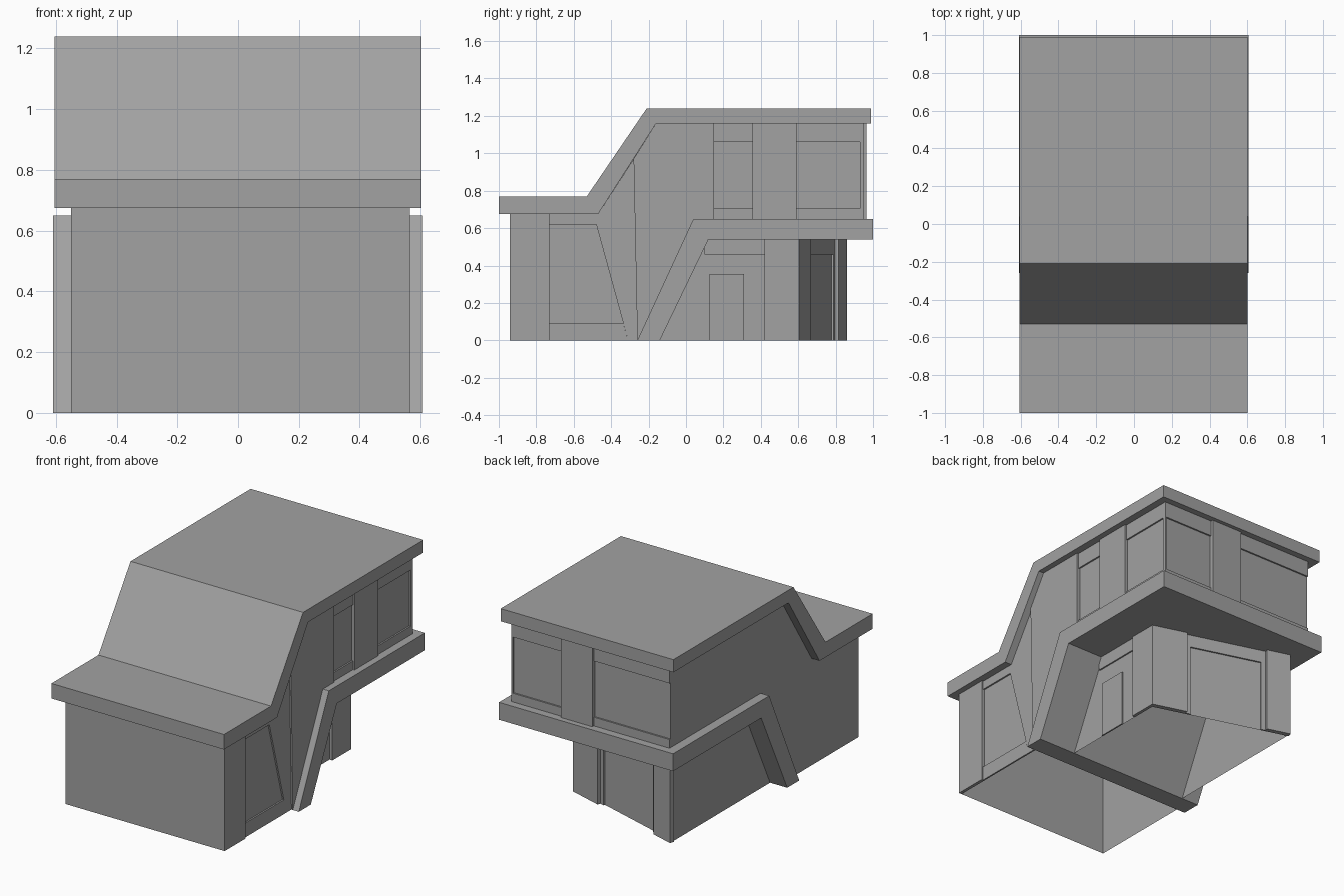
import bpy
import bmesh
from mathutils import Vector

cube = bpy.data.objects.get("Cube")
if cube:
    bpy.data.objects.remove(cube, do_unlink=True)

grey = bpy.data.materials.new("plain_grey")
grey.use_nodes = True
colour = (0.36, 0.36, 0.36, 1)
grey.diffuse_color = colour
grey.node_tree.nodes["Principled BSDF"].inputs["Base Color"].default_value = colour

UP = Vector((0, 0, 1))


class Side:
    """A vertical working plane; outlines are (distance along, height)."""

    def __init__(self, origin, along):
        self.origin = Vector(origin)
        self.along = Vector(along).normalized()
        self.out = self.along.cross(UP)

    def panel(self, name, outline, inner, outer=None):
        """Flat wall when only one depth is given, otherwise a solid slab."""
        bm = bmesh.new()
        verts = [bm.verts.new(self.origin + self.along * s + UP * z + self.out * inner)
                 for s, z in outline]
        face = bm.faces.new(verts)
        if outer is not None:
            ret = bmesh.ops.extrude_face_region(bm, geom=[face], use_keep_orig=True)
            moved = [v for v in ret["geom"] if isinstance(v, bmesh.types.BMVert)]
            bmesh.ops.translate(bm, verts=moved, vec=self.out * (outer - inner))
            bmesh.ops.recalc_face_normals(bm, faces=bm.faces)
        mesh = bpy.data.meshes.new(name)
        bm.to_mesh(mesh)
        bm.free()
        mesh.materials.append(grey)
        obj = bpy.data.objects.new(name, mesh)
        bpy.context.scene.collection.objects.link(obj)

    def box(self, name, s0, s1, z0, z1, inner, outer=None):
        self.panel(name, [(s0, z0), (s1, z0), (s1, z1), (s0, z1)], inner, outer)


def mirrored(outline):
    return [(-s, z) for s, z in reversed(outline)]


left = Side((0, 0, 0), (0, 1, 0))       # faces +x
right = Side((0, 0, 0), (0, -1, 0))     # faces -x
front = Side((0, 0, 0), (1, 0, 0))      # faces -y
back = Side((0, 0, 0), (-1, 0, 0))      # faces +y
corner_a, corner_b = Vector((0.365, 0.605, 0)), Vector((-0.49, 0.86, 0))
slant = Side(corner_a, corner_b - corner_a)   # angled ground floor back
slant_len = (corner_b - corner_a).length

FLOOR, CEIL, SOFFIT = 0.65, 1.16, 0.54

# Folded roof and folded floor slab
left.panel("roof", [(-1, 0.675), (-0.47, 0.675), (-0.16, CEIL), (0.99, CEIL),
                    (0.99, 1.24), (-0.21, 1.24), (-0.53, 0.77), (-1, 0.77)], -0.605, 0.602)
left.panel("floor_slab", [(-0.26, 0), (-0.14, 0), (0.12, SOFFIT), (1, SOFFIT),
                          (1, FLOOR), (0.04, FLOOR)], -0.61, 0.607)

# Main shell, open underneath
shell = [(-0.94, 0), (-0.26, 0), (0.04, FLOOR), (0.94, FLOOR),
         (0.94, CEIL), (-0.16, CEIL), (-0.47, 0.675), (-0.94, 0.675)]
left.panel("left_wall", shell, 0.545)
right.panel("right_wall", mirrored(shell), 0.55)
front.box("front_wall", -0.55, 0.565, 0, 0.675, 0.94)
back.box("back_wall", -0.545, 0.55, FLOOR, CEIL, 0.94)

# Raised wall areas on the left side
left.box("front_pier", -0.94, -0.73, 0, 0.675, 0.545, 0.565)
left.box("side_pier", 0.355, 0.59, FLOOR, CEIL, 0.545, 0.565)
left.panel("stair_wall", [(-0.26, 0), (0.04, FLOOR), (0.15, FLOOR), (0.15, CEIL),
                          (-0.16, CEIL), (-0.28, 0.97)], 0.545, 0.565)
left.panel("slanted_jamb", [(-0.31, 0), (-0.26, 0), (-0.28, 0.97),
                            (-0.47, 0.675), (-0.495, 0.675)], 0.545, 0.555)
left.panel("front_window_sill", [(-0.73, 0), (-0.31, 0), (-0.335, 0.09), (-0.73, 0.09)],
           0.545, 0.555)
left.panel("front_window_head", [(-0.73, 0.62), (-0.48, 0.62), (-0.495, 0.675),
                                 (-0.73, 0.675)], 0.545, 0.555)

# Rear pier and upper window rails
back.box("back_pier", -0.2, 0.02, FLOOR, CEIL, 0.94, 0.965)
for side, plane, spans in ((left, 0.545, [(0.15, 0.355), (0.59, 0.945)]),
                           (back, 0.94, [(-0.55, -0.2), (0.02, 0.55)])):
    for s0, s1 in spans:
        side.box("window_sill", s0, s1, FLOOR, 0.705, plane, plane + 0.01)
        side.box("window_head", s0, s1, 1.06, CEIL, plane, plane + 0.01)
left.box("corner_post", 0.93, 0.95, FLOOR, CEIL, 0.545, 0.555)

# Ground floor under the slab, open underneath
lower = [(-0.14, 0), (0.6, 0), (0.6, SOFFIT), (0.12, SOFFIT)]
left.panel("lower_left_wall", lower, 0.345)
left.box("lower_side_pier", 0.42, 0.605, 0, SOFFIT, 0.345, 0.365)
left.box("side_door", 0.125, 0.31, 0, 0.355, 0.345, 0.354)
left.box("side_door_head", 0.1, 0.42, 0.46, SOFFIT, 0.345, 0.354)
lower_right = [(-0.14, 0), (0.86, 0), (0.86, SOFFIT), (0.12, SOFFIT)]
right.panel("lower_right_wall", mirrored(lower_right), 0.49)

# Angled back wall with piers and a recessed glazed bay
slant.box("bay_glass", 0, slant_len, 0, SOFFIT, -0.03)
slant.box("bay_pier_left", 0, 0.225, 0, SOFFIT, -0.03, 0)
slant.box("bay_pier_right", 0.74, slant_len, 0, SOFFIT, -0.03, 0)
slant.box("bay_head", 0.225, 0.74, 0.46, SOFFIT, -0.03, -0.02)
for s in (0.225, 0.71):
    slant.box("bay_jamb", s, s + 0.03, 0, SOFFIT, -0.03, -0.02)
